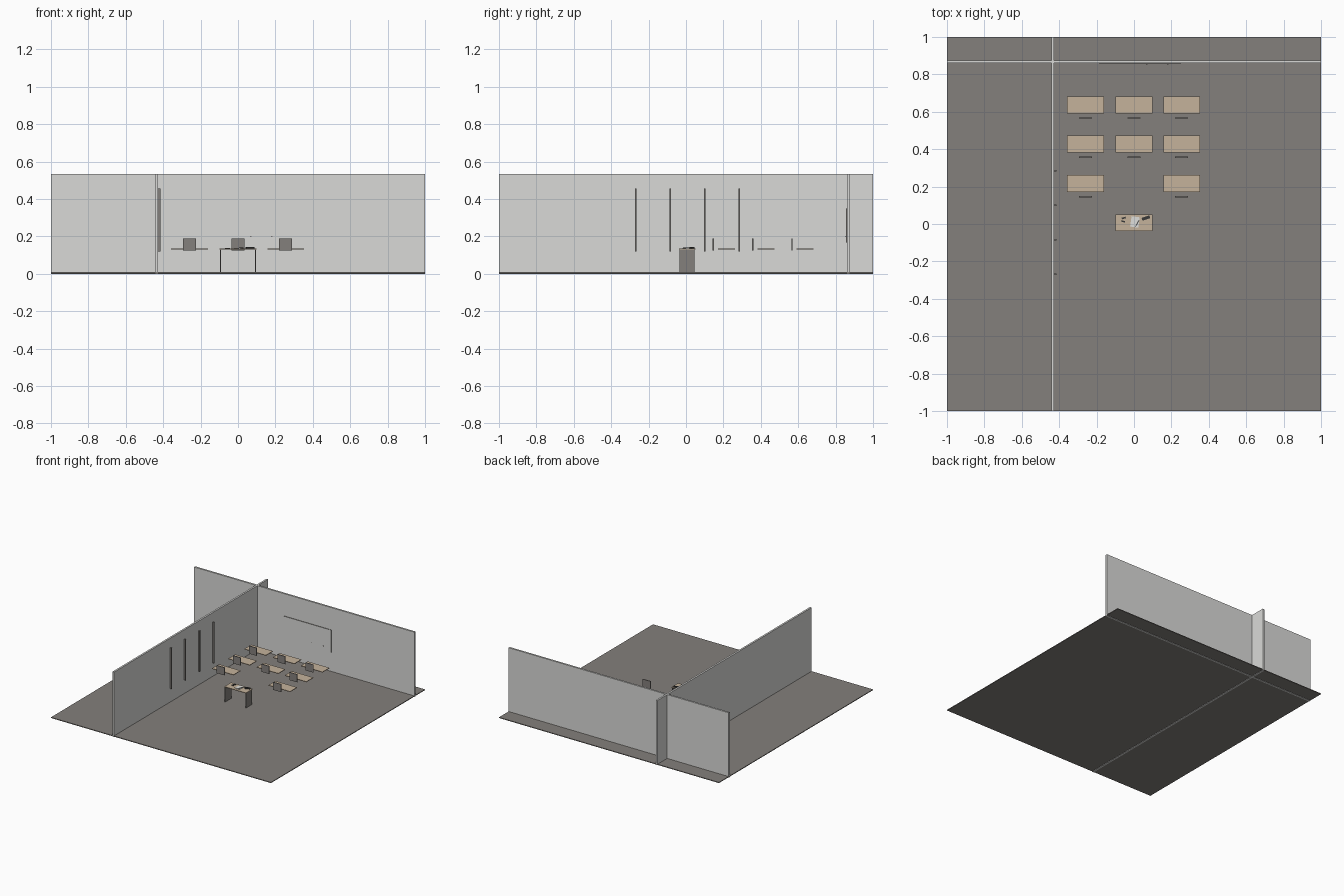
import bpy, math

if "Cube" in bpy.data.objects:
    bpy.data.objects.remove(bpy.data.objects["Cube"])


def material(name, rgb):
    m = bpy.data.materials.new(name)
    m.diffuse_color = (*rgb, 1)
    m.use_nodes = True
    m.node_tree.nodes["Principled BSDF"].inputs["Base Color"].default_value = m.diffuse_color
    return m


WALL = material("pale_grey", (0.70, 0.70, 0.685))
GREY = material("warm_grey", (0.23, 0.215, 0.20))
WOOD = material("light_wood", (0.56, 0.45, 0.33))
PAPER = material("paper_white", (0.74, 0.74, 0.71))
DARK = material("charcoal", (0.04, 0.04, 0.04))


def box(name, x, y, z, mat, turn=0):
    """Box from (min, max) ranges on each axis, turned about z in degrees."""
    spans = (x, y, z)
    bpy.ops.mesh.primitive_cube_add(size=1, location=[sum(s) / 2 for s in spans],
                                    rotation=(0, 0, math.radians(turn)))
    ob = bpy.context.object
    ob.name = name
    ob.scale = [s[1] - s[0] for s in spans]
    bpy.ops.object.transform_apply(location=False, rotation=False, scale=True)
    ob.data.materials.append(mat)
    return ob


def mid(c, size):
    return (c - size / 2, c + size / 2)


# Room: floor slab and two crossing walls
box("floor", (-1, 1), (-1, 1), (0.003, 0.009), GREY)
box("back_wall", (-1, 1), (0.860, 0.875), (0, 0.533), WALL)
box("left_wall", (-0.442, -0.427), (-1, 1), (0, 0.533), WALL)

# Wall board: pale face, dark edges
board = box("wall_board", (-0.185, 0.248), (0.855, 0.861), (0.167, 0.35), WALL)
board.data.materials.append(GREY)
for p in board.data.polygons:
    p.material_index = 0 if abs(p.normal.y) > 0.5 else 1
for x in (0.068, 0.18):
    box("board_magnet", mid(x, 0.007), (0.853, 0.856), mid(0.20, 0.007), GREY)

# Upright bars along the left wall
for y in (-0.268, -0.084, 0.1, 0.284):
    box("wall_bar", (-0.428, -0.415), mid(y, 0.009), (0.12, 0.455), GREY)

# Pupil desks with chair backs; the front middle place is empty
for row, y in enumerate((0.217, 0.428, 0.637)):
    for col, x in enumerate((-0.259, 0, 0.255)):
        if row == 0 and col == 1:
            continue
        box("desk_top", mid(x, 0.196), mid(y, 0.09), (0.130, 0.135), WOOD)
        box("chair_back", mid(x, 0.07), mid(y - 0.071, 0.006), (0.124, 0.188), GREY)

# Teacher desk
box("teacher_desk_top", mid(0, 0.196), mid(0.007, 0.088), (0.130, 0.135), WOOD)
for s in (-1, 1):
    box("teacher_desk_side", mid(s * 0.094, 0.005), mid(0.005, 0.082), (0.008, 0.131), GREY)

# Things on the teacher desk
box("paper_stack", mid(0.005, 0.044), mid(0.011, 0.056), (0.134, 0.138), PAPER, -8)
box("pen", mid(0.018, 0.004), mid(0.004, 0.042), (0.137, 0.140), DARK, -28)
box("dark_book", mid(0.064, 0.044), mid(0.032, 0.016), (0.134, 0.143), DARK, 18)
box("eraser", mid(-0.055, 0.022), mid(0.032, 0.009), (0.134, 0.139), DARK, 15)
box("sharpener", mid(-0.058, 0.020), mid(0.014, 0.008), (0.134, 0.139), DARK, -15)
